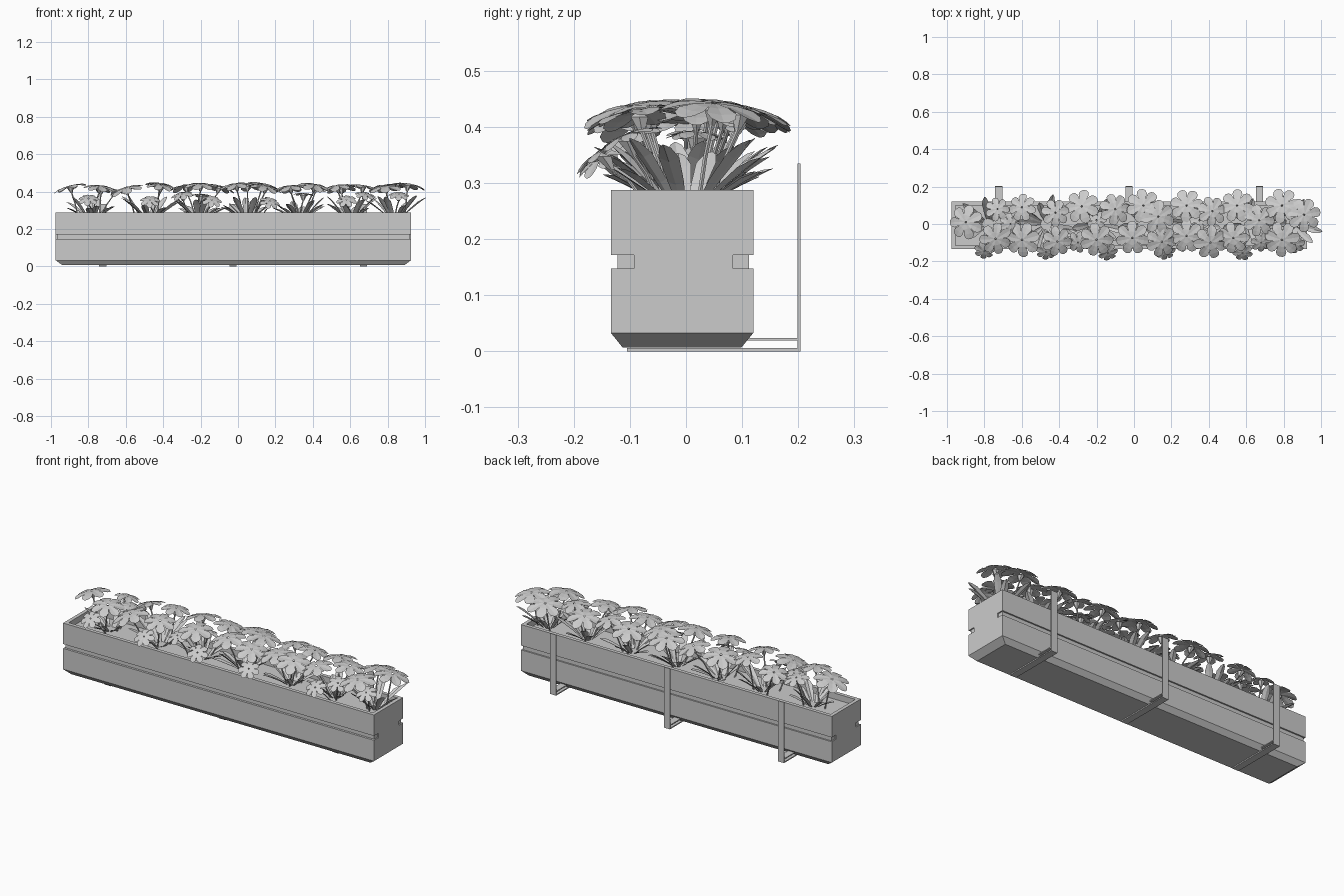
import bpy, bmesh, math, random
from mathutils import Vector

if "Cube" in bpy.data.objects:
    bpy.data.objects.remove(bpy.data.objects["Cube"])

random.seed(4)


def finish(name, bm):
    me = bpy.data.meshes.new(name)
    bm.to_mesh(me)
    bm.free()
    ob = bpy.data.objects.new(name, me)
    bpy.context.collection.objects.link(ob)
    return ob


def box(bm, x0, x1, y0, y1, z0, z1):
    vs = bmesh.ops.create_cube(bm, size=1)["verts"]
    for v in vs:
        v.co = ((x0 + x1) / 2 + v.co.x * (x1 - x0),
                (y0 + y1) / 2 + v.co.y * (y1 - y0),
                (z0 + z1) / 2 + v.co.z * (z1 - z0))


def tube(bm, pts, radii, n):
    rings = []
    for p, r in zip(pts, radii):
        rings.append([bm.verts.new(p + Vector((r * math.cos(a), r * math.sin(a), 0)))
                      for a in (2 * math.pi * i / n for i in range(n))])
    for a, b in zip(rings, rings[1:]):
        for i in range(n):
            bm.faces.new((a[i], a[(i + 1) % n], b[(i + 1) % n], b[i]))


def blade(bm, rows):
    """Creased strip from (left, middle, right) rows."""
    rows = [[bm.verts.new(p) for p in row] for row in rows]
    for a, b in zip(rows, rows[1:]):
        for i in (0, 1):
            bm.faces.new((a[i], a[i + 1], b[i + 1], b[i]))


# Planter: chamfered base, straight walls, recessed top filled with soil
X0, X1, Y0, Y1, TOP, WALL = -0.975, 0.925, -0.134, 0.12, 0.288, 0.02
bm = bmesh.new()
rings = []
for z, i in ((0.007, 0.021), (0.033, 0), (TOP, 0), (TOP, WALL), (0.255, WALL)):
    ix = i * 1.7 if z < 0.02 else i
    rings.append([bm.verts.new(p) for p in ((X0 + ix, Y0 + i, z), (X1 - ix, Y0 + i, z),
                                            (X1 - ix, Y1 - i, z), (X0 + ix, Y1 - i, z))])
for a, b in zip(rings, rings[1:]):
    for i in range(4):
        bm.faces.new((a[i], a[(i + 1) % 4], b[(i + 1) % 4], b[i]))
bm.faces.new(rings[0][::-1])
bm.faces.new(rings[-1])
bmesh.ops.recalc_face_normals(bm, faces=bm.faces)
planter = finish("planter_box", bm)


# Long grooves in front and back, shallow corner notches on the ends
def cut(name, *dims):
    bm = bmesh.new()
    box(bm, *dims, 0.148, 0.172)
    c = finish(name, bm)
    c.hide_render = True
    c.hide_viewport = True
    m = planter.modifiers.new(name, "BOOLEAN")
    m.operation, m.object, m.solver = "DIFFERENCE", c, "EXACT"


cut("front_groove_cutter", -1.1, 1.1, -0.2, -0.122)
cut("back_groove_cutter", -1.1, 1.1, 0.112, 0.2)
for side, (a, b) in {"left": (-1.1, X0 + 0.007), "right": (X1 - 0.007, 1.1)}.items():
    cut(side + "_front_notch_cutter", a, b, -0.21, -0.093)
    cut(side + "_back_notch_cutter", a, b, 0.084, 0.21)

# Hanging brackets: base strip, upper strip and upright
for i, x in enumerate((-0.723, -0.026, 0.67)):
    bm = bmesh.new()
    a, b = x - 0.019, x + 0.019
    box(bm, a, b, -0.105, 0.203, 0, 0.006)
    box(bm, a, b, 0.08, 0.2, 0.019, 0.024)
    box(bm, a, b, 0.199, 0.204, 0, 0.335)
    finish(f"bracket_{i + 1}", bm)

# Flowers: x, y, radius, drop below the usual dome height
FLOWERS = ((-.90, .01, .092, 0), (-.74, -.08, .085, 0), (-.73, .08, .065, .02),
           (-.60, .09, .075, 0), (-.60, -.085, .095, 0), (-.42, .06, .075, 0),
           (-.41, -.095, .08, 0), (-.28, .095, .092, 0), (-.20, -.085, .09, 0),
           (-.14, -.155, .055, .06), (-.10, .08, .085, 0), (.05, .1, .092, 0),
           (-.01, -.075, .09, 0), (.13, .04, .09, 0), (.15, -.095, .085, 0),
           (.28, .1, .09, 0), (.28, -.065, .09, 0), (.42, .07, .08, 0),
           (.41, -.1, .09, 0), (.55, .1, .09, 0), (.53, -.075, .085, 0),
           (.58, -.155, .055, .06), (.67, .02, .085, 0), (.79, .1, .095, 0),
           (.79, -.085, .095, 0), (.91, .05, .092, 0), (-.80, -.145, .055, .06),
           (-.47, -.15, .055, .06), (.17, -.15, .055, .06), (.86, -.11, .055, .05),
           (-.30, -.1, .06, .04), (-.66, 0, .06, .03), (-.2, .02, .055, .05),
           (.35, .02, .055, .05), (.68, -.1, .055, .05))
CLUMPS = (-0.78, -0.47, -0.21, 0.05, 0.33, 0.6, 0.84)
PETAL = ((.06, .05), (.4, .19), (.7, .3), (.9, .24), (1, .09))

petals, stems, leaves = bmesh.new(), bmesh.new(), bmesh.new()
for x, y, r, drop in FLOWERS:
    cx = min(CLUMPS, key=lambda c: abs(c - x))
    dx = x - cx
    head = Vector((x, y, 0.447 - 1.2 * y * y - 0.6 * dx * dx - drop + random.uniform(-.01, .006)))
    base = Vector((cx + dx * .4 + random.uniform(-.03, .03), y * .4, 0.25))
    k = 2.0 + 40 * drop
    axis = Vector((dx * 2.2, y * k, 1)).normalized()
    u = axis.orthogonal().normalized()
    w = axis.cross(u)
    turn = random.random() * 6
    for i in range(7):
        a = turn + i * math.tau / 7
        d = u * math.cos(a) + w * math.sin(a)
        s = w * math.cos(a) - u * math.sin(a)
        rows = []
        for t, hw in PETAL:
            mid = head + d * r * t - axis * r * .22 * t * t
            lift = axis * hw * r * .1
            rows.append((mid - s * hw * r + lift, mid, mid + s * hw * r + lift))
        blade(petals, rows)
    # Calyx cup and curved stem
    low = head - axis * .04
    tube(stems, (low, head - axis * .012, head - axis * .003), (.006, .018, .004), 6)
    tube(stems, (base, base.lerp(low, .55) + Vector((0, 0, .012)), low), (.004, .004, .004), 5)

# Pointed leaves fanning out of each clump
for cx in CLUMPS:
    for i in range(10):
        a = i * math.tau / 10 + random.uniform(-.25, .25)
        d = Vector((math.cos(a), math.sin(a), 0))
        s = Vector((-d.y, d.x, 0))
        reach, rise = random.uniform(.09, .15), random.uniform(.06, .13)
        rows = []
        for t, hw in ((0, .006), (.35, .015), (.7, .019), (.9, .011), (1, .001)):
            mid = Vector((cx, 0, .25)) + d * (.025 + reach * t) + Vector((0, 0, rise * (1.2 * t - .2 * t * t)))
            up = Vector((0, 0, hw * .4))
            rows.append((mid - s * hw + up, mid, mid + s * hw + up))
        blade(leaves, rows)

finish("flower_petals", petals)
finish("flower_stems", stems)
finish("leaves", leaves)
